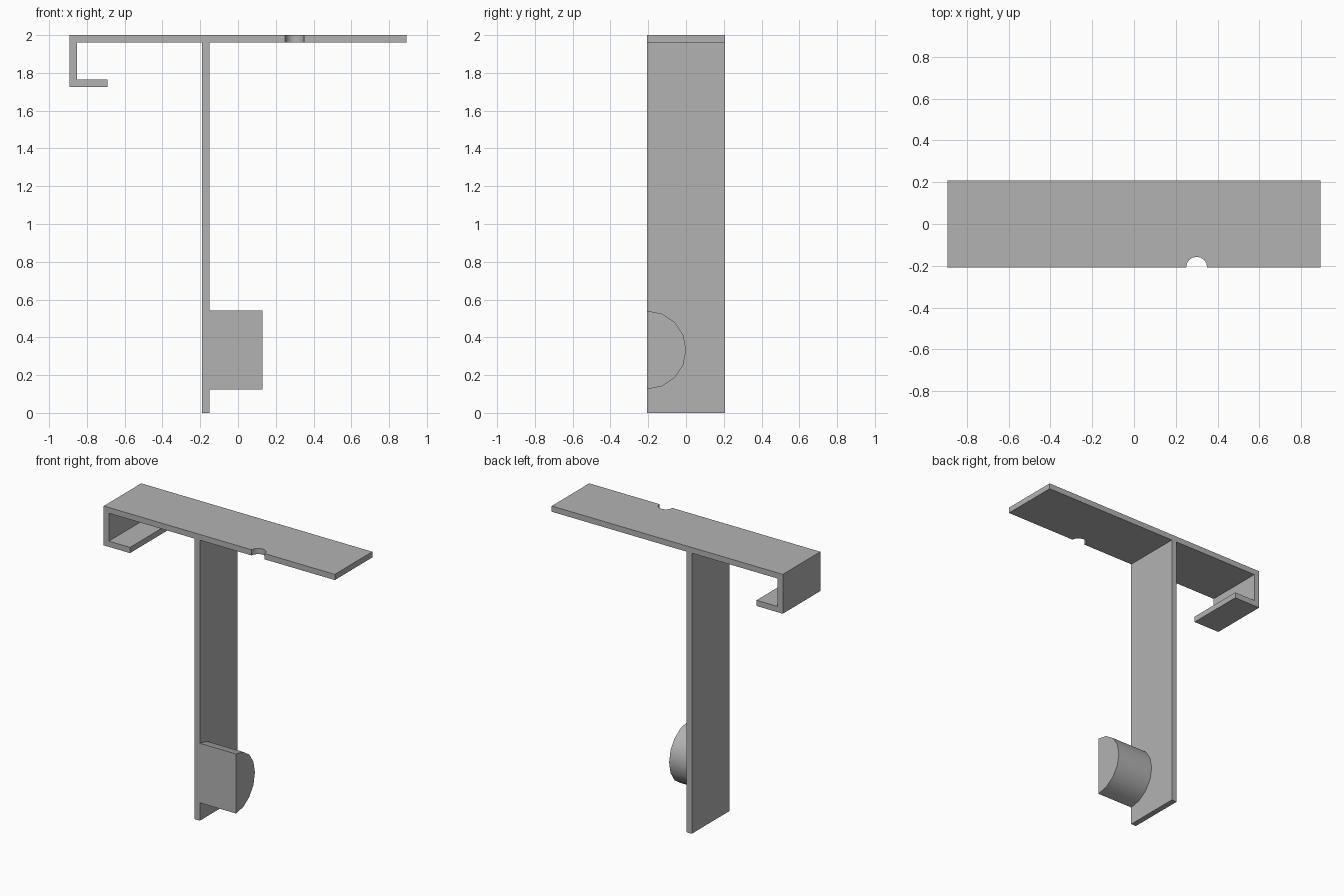
import bpy, bmesh, math
from mathutils import Vector

cube = bpy.data.objects.get("Cube")
if cube:
    bpy.data.objects.remove(cube, do_unlink=True)

HALF = 0.207     # half depth of the strip
T = 0.04         # sheet thickness
END = 0.893      # half length of the top plate

grey = bpy.data.materials.new("plain grey")
grey.use_nodes = True
colour = (0.45, 0.45, 0.45, 1)
grey.diffuse_color = colour
grey.node_tree.nodes["Principled BSDF"].inputs["Base Color"].default_value = colour


def extrude(name, outline, offset):
    """Solid made by sweeping a closed outline of 3D points along offset."""
    bm = bmesh.new()
    face = bm.faces.new([bm.verts.new(p) for p in outline])
    swept = bmesh.ops.extrude_face_region(bm, geom=[face])["geom"]
    verts = [g for g in swept if isinstance(g, bmesh.types.BMVert)]
    bmesh.ops.translate(bm, verts=verts, vec=Vector(offset))
    bmesh.ops.recalc_face_normals(bm, faces=bm.faces[:])
    mesh = bpy.data.meshes.new(name)
    bm.to_mesh(mesh)
    bm.free()
    mesh.materials.append(grey)
    obj = bpy.data.objects.new(name, mesh)
    bpy.context.collection.objects.link(obj)
    return obj


def smooth(obj):
    bpy.ops.object.select_all(action='DESELECT')
    obj.select_set(True)
    bpy.context.view_layer.objects.active = obj
    bpy.ops.object.shade_smooth_by_angle(angle=math.radians(35))


# Bent strip: top plate, post and hook in one profile
post_l, post_r = -0.19, -0.15
hook_low, hook_tip = 1.725, -0.69
profile = [
    (-END, 2), (END, 2), (END, 2 - T), (post_r, 2 - T), (post_r, 0),
    (post_l, 0), (post_l, 2 - T), (T - END, 2 - T), (T - END, hook_low + T),
    (hook_tip, hook_low + T), (hook_tip, hook_low), (-END, hook_low),
]
bracket = extrude("bracket", [(x, -HALF, z) for x, z in profile], (0, 2 * HALF, 0))

# Half-round notch in the front edge of the top plate
angles = [2 * math.pi * i / 16 for i in range(16)]
cutter = extrude("notch_cutter",
                 [(0.3 + 0.05 * math.cos(a), 0.05 * math.sin(a) - HALF, 1.9) for a in angles],
                 (0, 0, 0.2))
cutter.hide_render = True
cut = bracket.modifiers.new("notch", 'BOOLEAN')
cut.operation = 'DIFFERENCE'
cut.solver = 'EXACT'
cut.object = cutter
bpy.context.view_layer.objects.active = bracket
bpy.ops.object.modifier_apply(modifier=cut.name)
bpy.data.objects.remove(cutter, do_unlink=True)
smooth(bracket)

# Half-cylinder knob on the post, flat side to the front
arc = [math.pi * i / 8 - math.pi / 2 for i in range(9)]
knob = extrude("half_round_knob",
               [(post_r, 0.208 * math.cos(a) - HALF, 0.333 + 0.208 * math.sin(a)) for a in arc],
               (0.28, 0, 0))
smooth(knob)
